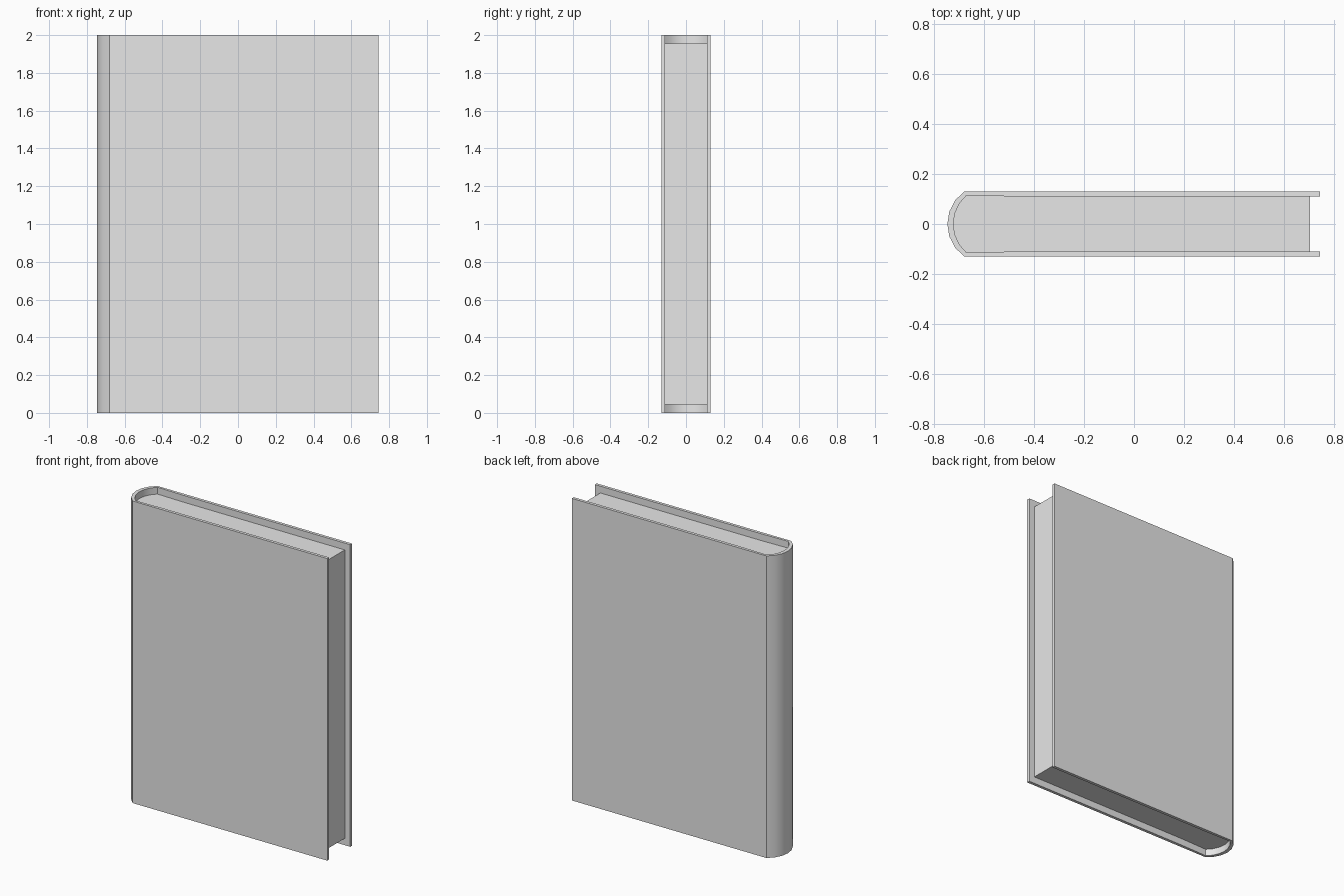
import bpy, math

cube = bpy.data.objects.get("Cube")
if cube:
    bpy.data.objects.remove(cube, do_unlink=True)

grey = bpy.data.materials.new("plain grey")
grey.use_nodes = True
grey.diffuse_color = (0.8, 0.8, 0.8, 1)
grey.node_tree.nodes["Principled BSDF"].inputs["Base Color"].default_value = (0.8, 0.8, 0.8, 1)


def arc(x, half, depth, steps=6):
    """Bulge toward -x, running from +half to -half in y."""
    radius = (half * half + depth * depth) / (2 * depth)
    reach = math.asin(half / radius)
    centre = x - depth + radius
    angles = [reach * (1 - 2 * i / steps) for i in range(steps + 1)]
    return [(centre - radius * math.cos(a), radius * math.sin(a)) for a in angles]


def add_object(name, verts, faces):
    mesh = bpy.data.meshes.new(name)
    mesh.from_pydata(verts, [], faces)
    mesh.materials.append(grey)
    obj = bpy.data.objects.new(name, mesh)
    bpy.context.collection.objects.link(obj)
    bpy.ops.object.select_all(action='DESELECT')
    bpy.context.view_layer.objects.active = obj
    obj.select_set(True)
    bpy.ops.object.mode_set(mode='EDIT')
    bpy.ops.mesh.select_all(action='SELECT')
    bpy.ops.mesh.normals_make_consistent(inside=False)
    bpy.ops.object.mode_set(mode='OBJECT')
    bpy.ops.object.shade_smooth_by_angle(angle=math.radians(30))
    return obj


# Cover: boards and rounded spine as one wrapped strip with thickness
outer = [(0.745, 0.13)] + arc(-0.68, 0.13, 0.067) + [(0.745, -0.13)]
inner = [(0.745, 0.11), (-0.48, 0.11)] + arc(-0.67, 0.115, 0.053) + [(-0.48, -0.11), (0.745, -0.11)]
# give the outer strip matching points where the boards thin slightly
outer = [outer[0], (-0.48, 0.13)] + outer[1:-1] + [(-0.48, -0.13), outer[-1]]
verts, faces = [], []
for o, i in zip(outer, inner):
    verts += [(*o, 0), (*i, 0), (*i, 2), (*o, 2)]
for k in range(len(outer) - 1):
    a, b = 4 * k, 4 * k + 4
    faces += [(a + j, a + (j + 1) % 4, b + (j + 1) % 4, b + j) for j in range(4)]
last = len(verts) - 4
faces += [(0, 1, 2, 3), (last, last + 1, last + 2, last + 3)]
add_object("cover", verts, faces)

# Page block, set in from the cover edges and rounded into the spine
outline = [(0.705, 0.11), (-0.48, 0.11)] + arc(-0.67, 0.115, 0.053) + [(-0.48, -0.11), (0.705, -0.11)]
n = len(outline)
verts = [(x, y, z) for z in (0.045, 1.955) for x, y in outline]
faces = [tuple(range(n)), tuple(range(n, 2 * n))]
faces += [(k, (k + 1) % n, n + (k + 1) % n, n + k) for k in range(n)]
add_object("page_block", verts, faces)
